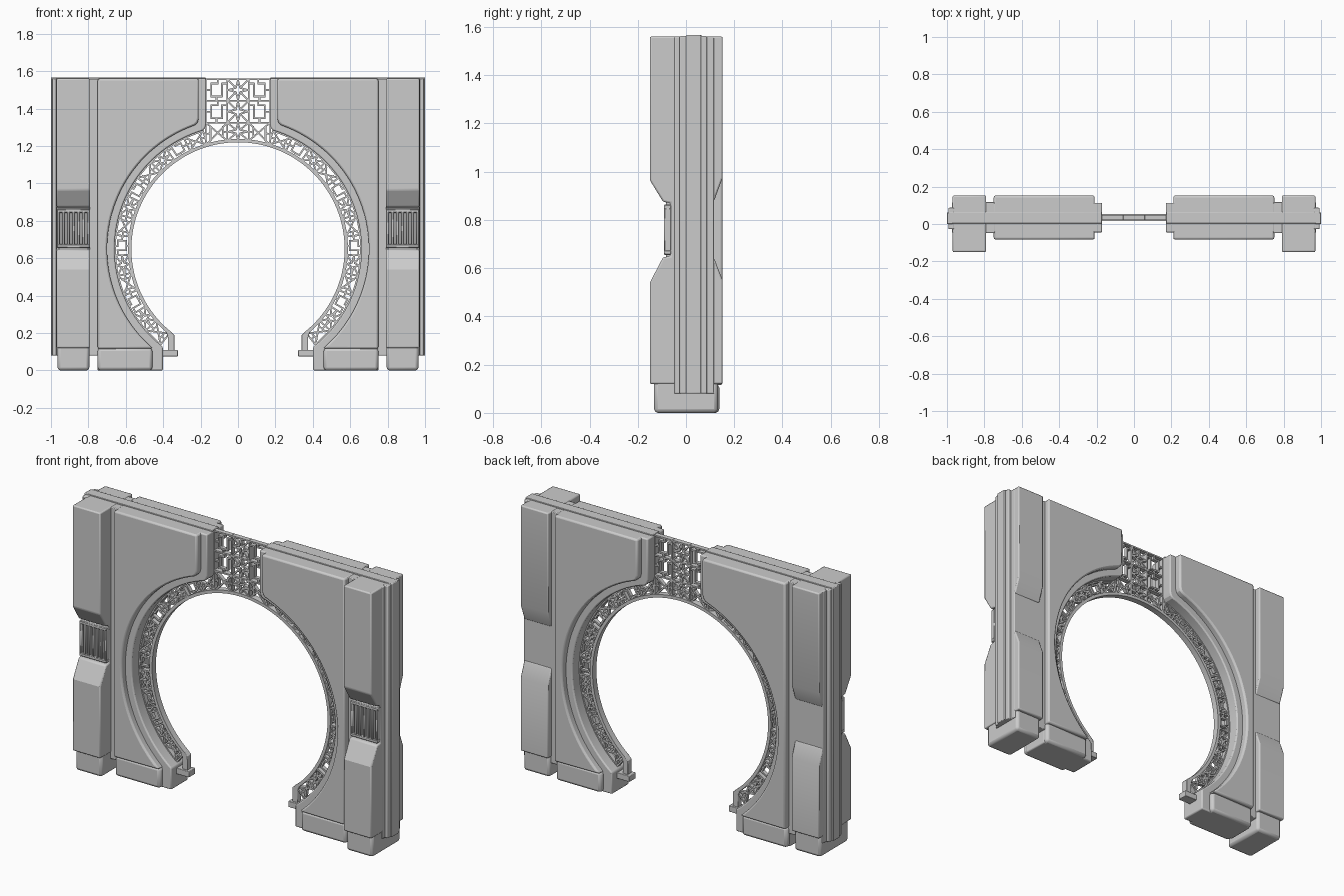
import bpy, bmesh, math
from mathutils import Vector

if "Cube" in bpy.data.objects:
    bpy.data.objects.remove(bpy.data.objects["Cube"])

CZ = 0.65          # height of the round opening's centre
YC = 0.035         # middle plane of the wall


def finish(name, bm, bevel=0.0, mirror=True, segments=2):
    bmesh.ops.recalc_face_normals(bm, faces=bm.faces)
    me = bpy.data.meshes.new(name)
    bm.to_mesh(me)
    bm.free()
    ob = bpy.data.objects.new(name, me)
    bpy.context.collection.objects.link(ob)
    if bevel:
        b = ob.modifiers.new("bevel", 'BEVEL')
        b.width, b.segments = bevel, segments
        b.limit_method, b.angle_limit = 'ANGLE', math.radians(30)
    if mirror:
        m = ob.modifiers.new("mirror", 'MIRROR')
        m.use_mirror_merge = False
    bpy.ops.object.select_all(action='DESELECT')
    ob.select_set(True)
    bpy.context.view_layer.objects.active = ob
    bpy.ops.object.shade_smooth_by_angle(angle=math.radians(25))
    return ob


def add_prism(bm, pts, axis, a, b):
    """Extrude a profile: axis 'y' takes (x, z) points, axis 'x' takes (y, z)."""
    def at(p, d):
        return (p[0], d, p[1]) if axis == 'y' else (d, p[0], p[1])
    lo = [bm.verts.new(at(p, a)) for p in pts]
    hi = [bm.verts.new(at(p, b)) for p in pts]
    bm.faces.new(lo)
    bm.faces.new(hi[::-1])
    n = len(pts)
    for i in range(n):
        bm.faces.new((lo[i], hi[i], hi[(i + 1) % n], lo[(i + 1) % n]))


def prism(name, pts, axis, a, b, bevel=0.0, segments=2):
    bm = bmesh.new()
    add_prism(bm, pts, axis, a, b)
    return finish(name, bm, bevel, segments=segments)


def rect(x0, x1, z0, z1):
    return [(x0, z0), (x1, z0), (x1, z1), (x0, z1)]


def arc(r, a0, a1, n):
    return [(r * math.cos(a0 + (a1 - a0) * i / n), CZ + r * math.sin(a0 + (a1 - a0) * i / n))
            for i in range(n + 1)]


def wall_outline(r, x_top, x_foot, x_out, z0, z1):
    """Half wall with a round bite and a rounded shoulder near the top."""
    zs = CZ + math.sqrt(r * r - x_top ** 2)
    a_top = math.acos((x_top + 0.045) / r)
    a_low = -math.acos(x_foot / r)
    shoulder = [(x_top, zs + 0.03), (x_top + 0.006, zs + 0.008), (x_top + 0.02, zs - 0.006)]
    pts = [(x_out, z0), (x_out, z1), (x_top, z1)] + shoulder + arc(r, a_top, a_low, 40)
    if pts[-1][1] > z0 + 0.01:
        pts.append((x_foot, z0))
    return pts


# Wall layers, from the thick panel to the thin core
prism("wall_panel", wall_outline(0.70, 0.21, 0.455, 0.75, 0.115, 1.56), 'y', -0.083, 0.152, 0.01)
prism("arch_trim", wall_outline(0.66, 0.17, 0.402, 0.752, 0.0, 1.56), 'y', -0.045, 0.113, 0.007)
prism("wall_core", wall_outline(0.662, 0.172, 0.404, 0.99, 0.08, 1.566), 'y', 0.003, 0.065, 0.003)
prism("groove_backing", rect(0.7, 0.972, 0.08, 1.558), 'y', -0.048, 0.117, 0.004)
prism("side_ledge", rect(0.96, 0.992, 0.08, 1.562), 'y', -0.027, 0.087, 0.005)
prism("side_strip", rect(0.97, 1.0, 0.08, 1.566), 'y', 0.0, 0.062, 0.004)

# Plinth under the wall panel and foot under the pillar
prism("wall_plinth", rect(0.458, 0.75, 0.0, 0.12), 'y', -0.072, 0.138, 0.016)
prism("pillar_foot", rect(0.795, 0.965, 0.0, 0.14), 'y', -0.132, 0.132, 0.016)

# Pillar with a pinched waist
pillar = [(-.15, .12), (-.15, .54), (-.095, .645), (-.065, .65), (-.065, .87), (-.095, .875),
          (-.15, .965), (-.15, 1.56), (.152, 1.56), (.152, .975), (.117, .88), (.09, .875),
          (.09, .65), (.117, .64), (.152, .55), (.152, .12)]
prism("pillar", pillar, 'x', 0.79, 0.97, 0.007)

# Fluted grilles in the waist, front and back
for side, y0, y1 in (("front", -0.092, -0.06), ("back", 0.085, 0.117)):
    bm = bmesh.new()
    for z0, z1 in ((0.655, 0.675), (0.843, 0.863)):
        add_prism(bm, rect(0.791, 0.969, z0, z1), 'y', y0, y1)
    for i in range(7):
        xc = 0.799 + i * 0.027
        add_prism(bm, rect(xc - 0.008, xc + 0.008, 0.67, 0.85), 'y', y0, y1)
    finish("waist_grille_" + side, bm, 0.004, segments=1)

# Lattice cell patterns as polylines in a unit square
STAR = [[(.5, .95), (.6, .6), (.95, .5), (.6, .4), (.5, .05), (.4, .4), (.05, .5), (.4, .6), (.5, .95)]]
STAR += [[(.5 + .1 * a, .5 + .1 * b), (.5 + .5 * a, .5 + .5 * b)] for a in (-1, 1) for b in (-1, 1)]
CROSS = [[(0, 0), (1, 1)], [(0, 1), (1, 0)], [(0, .5), (.22, .5)], [(.78, .5), (1, .5)],
         [(.22, .78), (.22, .22)], [(.78, .78), (.78, .22)]]
KEY = [[(0, .8), (.25, .8), (.25, .2), (.75, .2), (.75, .45)],
       [(1, .5), (.75, .5), (.75, .8), (.45, .8), (.45, 1)], [(.5, 0), (.5, .2)]]
BORDER = [[(0, 0), (0, 1), (1, 1), (1, 0), (0, 0)]]


def add_cell(bm, place, pattern, w=0.009):
    """Lay square bars along the pattern, placed by a (u, v) -> (x, z) mapping."""
    for line in BORDER + pattern:
        for a, b in zip(line, line[1:]):
            p, q = Vector(place(*a)), Vector(place(*b))
            d = (q - p).normalized() * w / 2
            n = Vector((-d.y, d.x))
            p, q = p - d * 0.8, q + d * 0.8
            h = 0.014 if line is BORDER[0] else 0.011
            add_prism(bm, [p - n, q - n, q + n, p + n], 'y', YC - h, YC + h)


def ring_cell(a0, a1):
    def place(u, v):
        a, r = a0 + (a1 - a0) * u, 0.583 + 0.076 * v
        return r * math.cos(a), CZ + r * math.sin(a)
    return place


def head_cell(x0, x1, z1, z0=None):
    def place(u, v):
        x = x0 + (x1 - x0) * u
        low = z0 if z0 else CZ + math.sqrt(0.58 ** 2 - x * x)
        return x, low + (z1 - low) * v
    return place


# Curved lattice following the opening
A_LOW, A_HIGH, CELLS = math.radians(-51), math.radians(73.5), 13
bm = bmesh.new()
step = (A_HIGH - A_LOW) / CELLS
for i in range(CELLS):
    add_cell(bm, ring_cell(A_LOW + i * step, A_LOW + (i + 1) * step), (CROSS, STAR, KEY)[i % 3])
finish("ring_lattice", bm)

# Lattice window above the opening: side columns mirrored, centre column single
S = 0.057
for name, x0, x1, mirrored, pat in (("window_lattice_sides", S, 0.172, True, KEY),
                                    ("window_lattice_centre", -S, S, False, STAR)):
    bm = bmesh.new()
    add_cell(bm, head_cell(x0, x1, 1.325), CROSS if mirrored else STAR)
    add_cell(bm, head_cell(x0, x1, 1.442, 1.325), pat)
    add_cell(bm, head_cell(x0, x1, 1.557, 1.442), pat)
    finish(name, bm, mirror=mirrored)

# Thin inner hoop, end post and ledge
prism("inner_hoop", arc(0.588, A_LOW, math.pi / 2, 48) + arc(0.57, math.pi / 2, A_LOW, 48),
      'y', YC - 0.018, YC + 0.018)
prism("hoop_end_post", [(.365, .214), (.34, .19), (.34, .1), (.375, .1), (.375, .18), (.385, .205)],
      'y', YC - 0.018, YC + 0.018, 0.003)
prism("hoop_end_ledge", rect(0.322, 0.42, 0.075, 0.11), 'y', YC - 0.03, YC + 0.03, 0.003)
